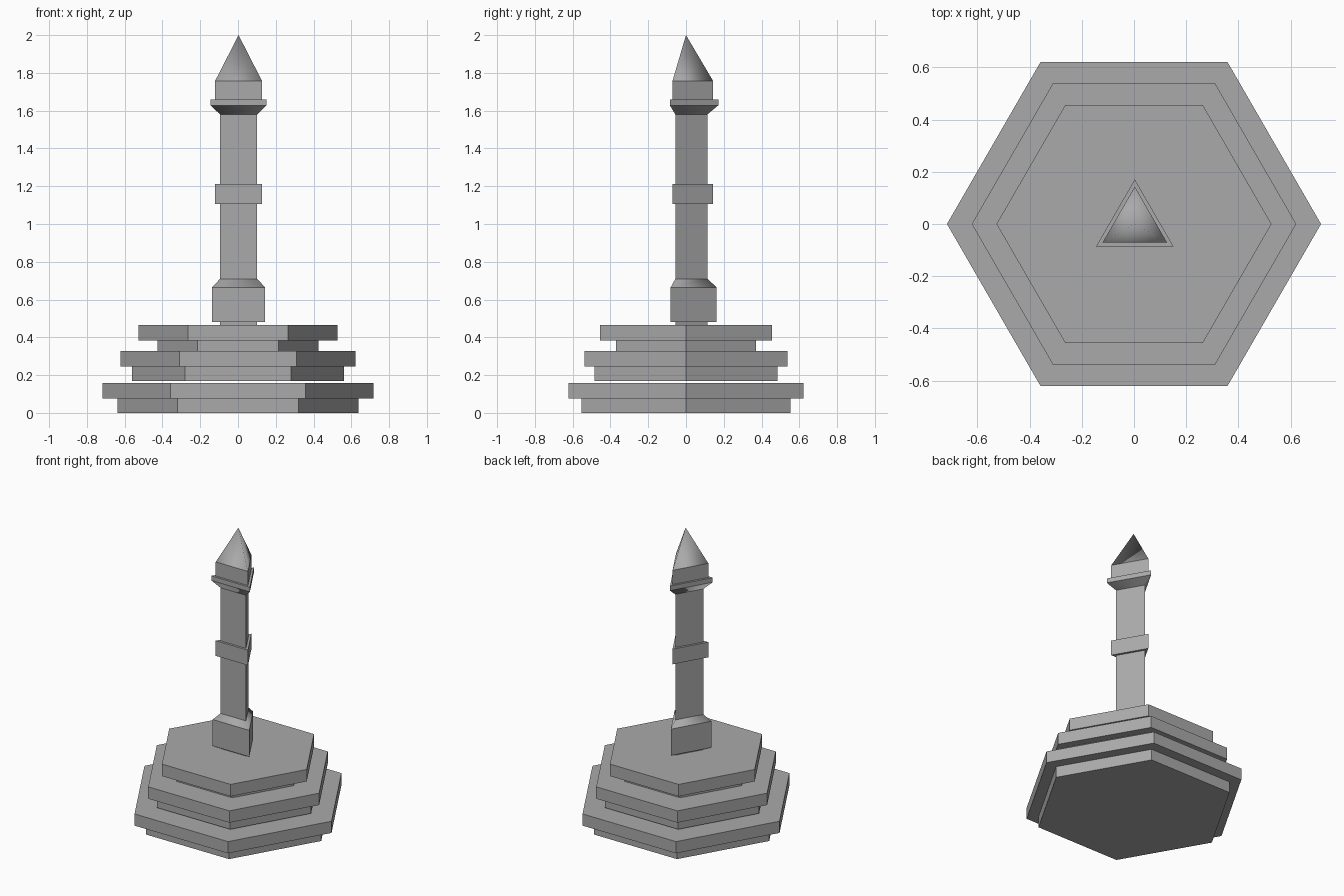
import bpy, bmesh
from math import cos, sin, pi

cube = bpy.data.objects.get("Cube")
if cube:
    bpy.data.objects.remove(cube, do_unlink=True)

stone = bpy.data.materials.new("grey stone")
stone.use_nodes = True
GREY = (0.4, 0.4, 0.4, 1)
stone.diffuse_color = GREY
stone.node_tree.nodes["Principled BSDF"].inputs["Base Color"].default_value = GREY


def prism_stack(name, sides, turn, profile, x=0.0):
    """Closed prism through (radius, z) rings; sloped sides shade smooth."""
    bm = bmesh.new()
    rings = []
    for radius, z in profile:
        count = sides if radius > 0 else 1
        rings.append([bm.verts.new((x + radius * cos(turn + 2 * pi * i / sides),
                                    radius * sin(turn + 2 * pi * i / sides), z))
                      for i in range(count)])
    for (r0, z0), (r1, z1), low, high in zip(profile, profile[1:], rings, rings[1:]):
        for i in range(sides):
            j = (i + 1) % sides
            if len(high) == 1:
                face = bm.faces.new((low[i], low[j], high[0]))
            else:
                face = bm.faces.new((low[i], low[j], high[j], high[i]))
            face.smooth = r0 != r1 and z0 != z1
    bm.faces.new(list(reversed(rings[0])))
    if len(rings[-1]) > 1:
        bm.faces.new(rings[-1])
    # Keep every horizontal rim crisp
    for edge in bm.edges:
        if abs(edge.verts[0].co.z - edge.verts[1].co.z) < 1e-5:
            edge.smooth = False
    bmesh.ops.recalc_face_normals(bm, faces=bm.faces)
    mesh = bpy.data.meshes.new(name)
    bm.to_mesh(mesh)
    bm.free()
    mesh.materials.append(stone)
    obj = bpy.data.objects.new(name, mesh)
    bpy.context.collection.objects.link(obj)
    return obj


# Hexagonal steps: each has a narrow foot below a wider slab
for name, foot, slab, z0, z1, z2 in (
        ("lower_step", 0.638, 0.717, 0.0, 0.077, 0.158),
        ("middle_step", 0.56, 0.622, 0.17, 0.245, 0.327),
        ("upper_step", 0.427, 0.527, 0.327, 0.383, 0.466)):
    prism_stack(name, 6, 0, [(foot, z0), (foot, z1), (slab, z1), (slab, z2)])

# Triangular column, point towards the back
SHAFT, BAND, BLOCK, COLLAR = 0.113, 0.143, 0.162, 0.171


def column_part(name, profile):
    prism_stack(name, 3, pi / 2, profile, x=0.003)


column_part("column_base", [(SHAFT, 0.466), (SHAFT, 0.482), (BLOCK, 0.482),
                            (BLOCK, 0.665), (SHAFT, 0.71)])
column_part("lower_shaft", [(SHAFT, 0.71), (SHAFT, 1.107)])
column_part("middle_band", [(BAND, 1.107), (BAND, 1.212)])
column_part("upper_shaft", [(SHAFT, 1.212), (SHAFT, 1.58)])
column_part("collar", [(SHAFT, 1.58), (COLLAR, 1.628), (COLLAR, 1.66)])
column_part("top_block", [(BAND, 1.66), (BAND, 1.758)])
column_part("pointed_roof", [(BAND, 1.758), (0, 2.0)])
